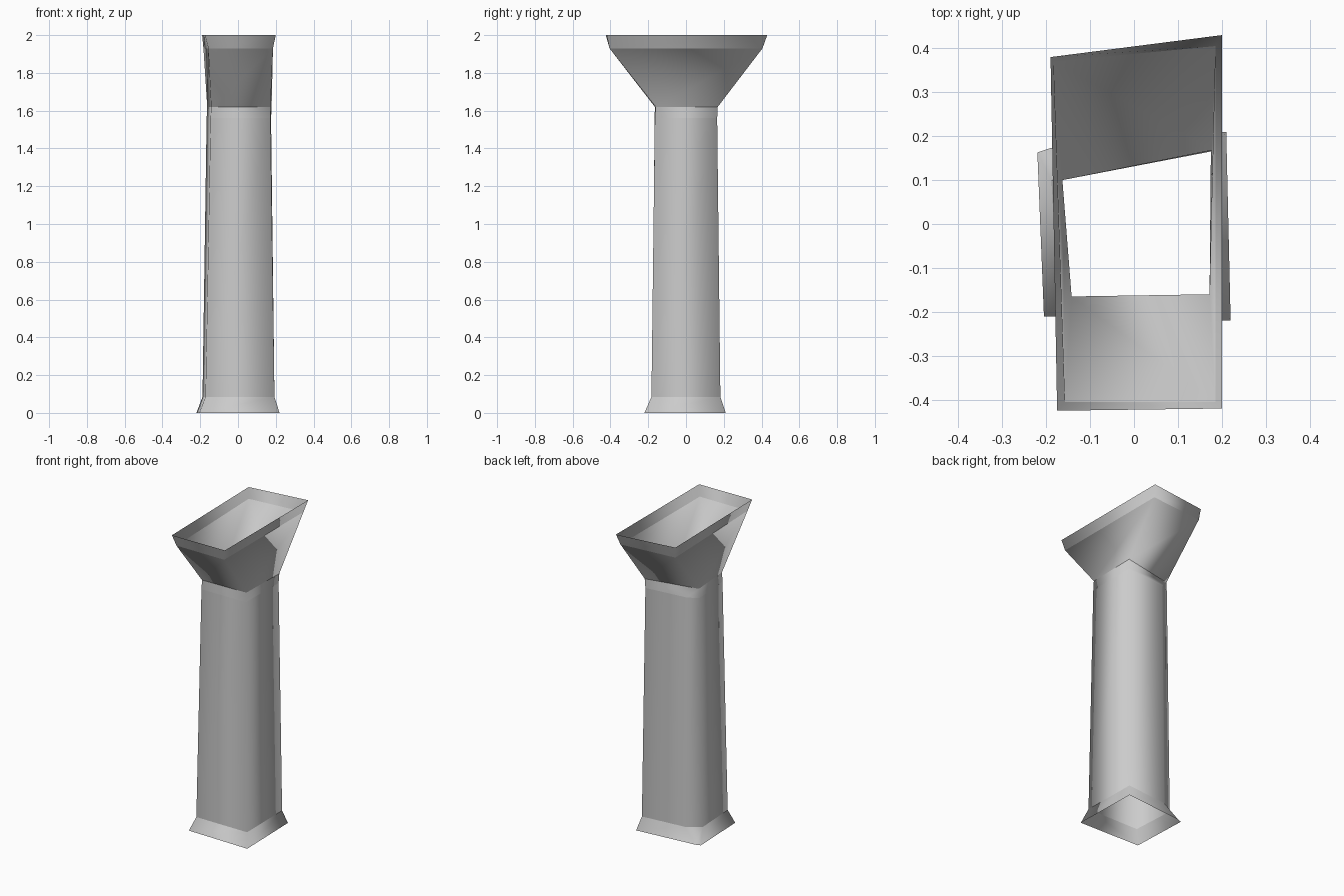
import bpy, bmesh

if "Cube" in bpy.data.objects:
    bpy.data.objects.remove(bpy.data.objects["Cube"])

# Cross-sections: front left, front right, back right, chamfer back, chamfer left
rings = [
    (0.00, [(-.205, -.21), (.22, -.22), (.21, .21), (-.19, .173), (-.22, .163)]),
    (0.085, [(-.172, -.18), (.193, -.183), (.188, .182), (-.10, .155), (-.188, .10)]),
    (1.56, [(-.145, -.166), (.172, -.165), (.175, .165), (-.10, .135), (-.166, .10)]),
    (1.62, [(-.142, -.165), (.172, -.16), (.178, .168), (-.163, .10), (-.163, .10)]),
    (1.93, [(-.157, -.405), (.185, -.405), (.185, .405), (-.183, .37), (-.183, .37)]),
    (2.00, [(-.175, -.425), (.20, -.42), (.20, .43), (-.19, .38), (-.19, .38)]),
]


def band(name, low, high):
    """Open sheet joining two neighbouring cross-sections."""
    bm = bmesh.new()
    loops = [[bm.verts.new((x, y, z)) for x, y in pts] for z, pts in (low, high)]
    n = len(loops[0])
    for i in range(n):
        j = (i + 1) % n
        bm.faces.new((loops[0][i], loops[0][j], loops[1][j], loops[1][i]))
    bmesh.ops.remove_doubles(bm, verts=bm.verts[:], dist=0.0005)
    for f in bm.faces:
        f.smooth = True
    mesh = bpy.data.meshes.new(name)
    bm.to_mesh(mesh)
    bm.free()
    bpy.context.collection.objects.link(bpy.data.objects.new(name, mesh))


# Flared foot, tapered shaft, neck collar, wide funnel and its rim
names = ["base", "shaft", "collar", "funnel", "rim"]
for name, low, high in zip(names, rings, rings[1:]):
    band(name, low, high)
